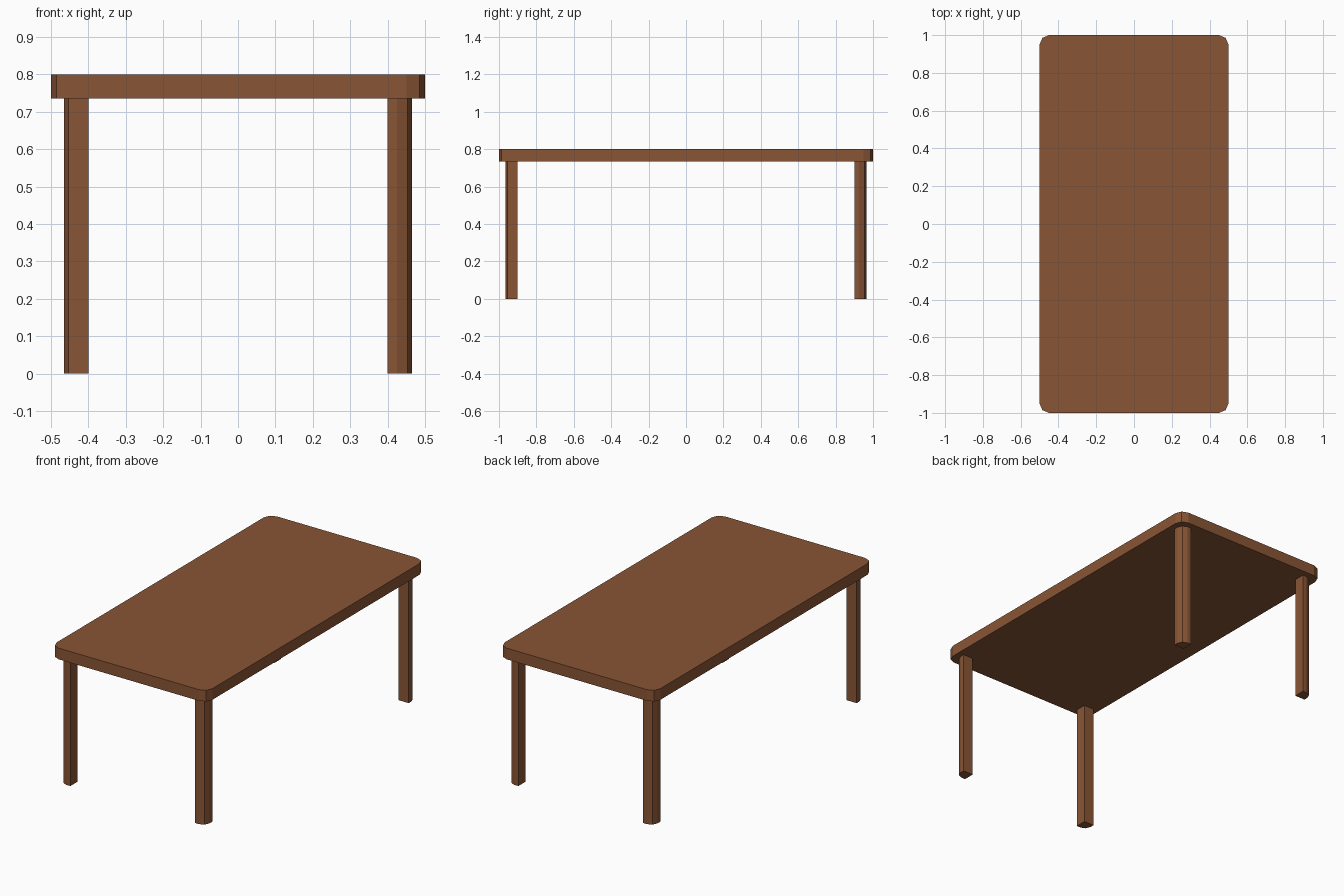
import bpy, bmesh
from math import sin, cos, pi

if "Cube" in bpy.data.objects:
    bpy.data.objects.remove(bpy.data.objects["Cube"])

wood = bpy.data.materials.new("wood")
wood.diffuse_color = (0.25, 0.09, 0.035, 1)
wood.use_nodes = True
wood.node_tree.nodes["Principled BSDF"].inputs["Base Color"].default_value = wood.diffuse_color


def prism(name, outline, z0, z1):
    bm = bmesh.new()
    face = bm.faces.new([bm.verts.new((x, y, z0)) for x, y in outline])
    ext = bmesh.ops.extrude_face_region(bm, geom=[face])
    top = [v for v in ext["geom"] if isinstance(v, bmesh.types.BMVert)]
    bmesh.ops.translate(bm, verts=top, vec=(0, 0, z1 - z0))
    bmesh.ops.recalc_face_normals(bm, faces=bm.faces)
    mesh = bpy.data.meshes.new(name)
    bm.to_mesh(mesh)
    bm.free()
    mesh.materials.append(wood)
    obj = bpy.data.objects.new(name, mesh)
    bpy.context.collection.objects.link(obj)


def corner(x, y, r, segments=2):
    # rounded corner of the +x +y quadrant
    steps = [i * pi / 2 / segments for i in range(segments + 1)]
    return [(x - r + r * cos(a), y - r + r * sin(a)) for a in steps]


# tabletop with rounded corners
quarter = corner(0.5, 1.0, 0.05)
half = quarter + [(-x, y) for x, y in reversed(quarter)]
prism("tabletop", half + [(-x, -y) for x, y in half], 0.735, 0.8)

# four legs, rounded on the outer corner only
leg = [(0.4, 0.9), (0.465, 0.9)] + corner(0.465, 0.965, 0.04) + [(0.4, 0.965)]
for y_name, sy in (("front", -1), ("back", 1)):
    for x_name, sx in (("left", -1), ("right", 1)):
        prism(f"{y_name}_{x_name}_leg", [(x * sx, y * sy) for x, y in leg], 0, 0.735)
